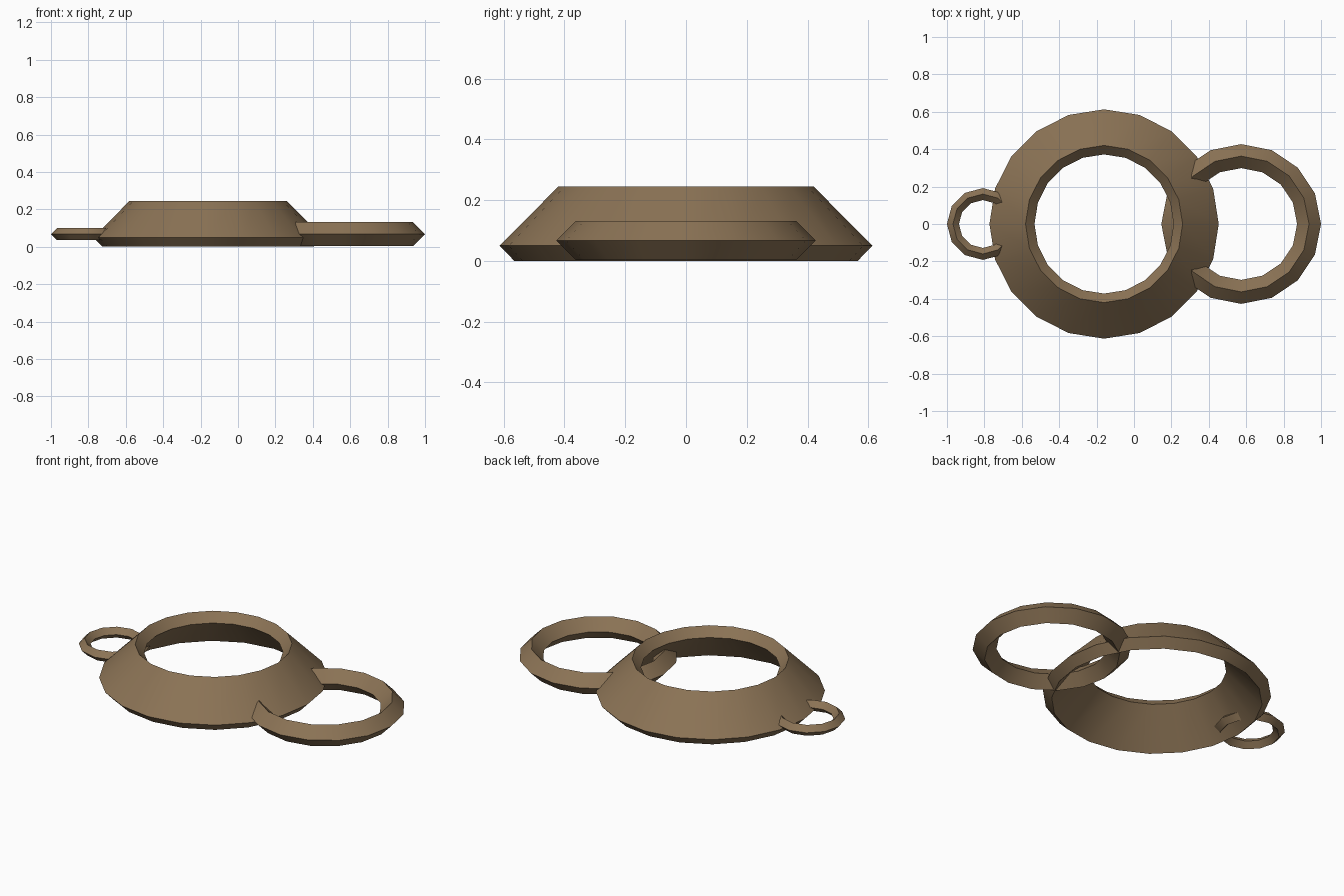
import bpy, bmesh, math

if "Cube" in bpy.data.objects:
    bpy.data.objects.remove(bpy.data.objects["Cube"])

brown = bpy.data.materials.new("warm_brown")
brown.diffuse_color = (0.258, 0.171, 0.091, 1)
brown.use_nodes = True
brown.node_tree.nodes["Principled BSDF"].inputs["Base Color"].default_value = brown.diffuse_color


def ring(name, cx, sides, profile):
    """Revolve a closed (radius, height) profile around a vertical axis at x = cx."""
    bm = bmesh.new()
    loops = []
    for i in range(sides):
        a = 2 * math.pi * i / sides
        loops.append([bm.verts.new((r * math.cos(a), r * math.sin(a), z)) for r, z in profile])
    n = len(profile)
    for i in range(sides):
        p, q = loops[i], loops[(i + 1) % sides]
        for j in range(n):
            k = (j + 1) % n
            bm.faces.new((p[j], q[j], q[k], p[k]))
    bmesh.ops.recalc_face_normals(bm, faces=bm.faces)
    mesh = bpy.data.meshes.new(name)
    bm.to_mesh(mesh)
    bm.free()
    mesh.materials.append(brown)
    ob = bpy.data.objects.new(name, mesh)
    ob.location.x = cx
    bpy.context.collection.objects.link(ob)
    bpy.ops.object.select_all(action='DESELECT')
    ob.select_set(True)
    bpy.context.view_layer.objects.active = ob
    bpy.ops.object.shade_smooth_by_angle(angle=math.radians(40))
    return ob


def diamond(major, minor, z):
    """Square section standing on a corner."""
    return [(major + minor, z), (major, z + minor), (major - minor, z), (major, z - minor)]


# Sloping collar, open at top and bottom
ring("collar", -0.16, 20, [(0.565, 0.0), (0.613, 0.05), (0.42, 0.245), (0.372, 0.195)])
# Large loop passing through the collar wall on the right
ring("large_loop", 0.573, 16, diamond(0.363, 0.064, 0.067))
# Small loop on the left
ring("small_loop", -0.808, 12, diamond(0.16, 0.032, 0.067))
